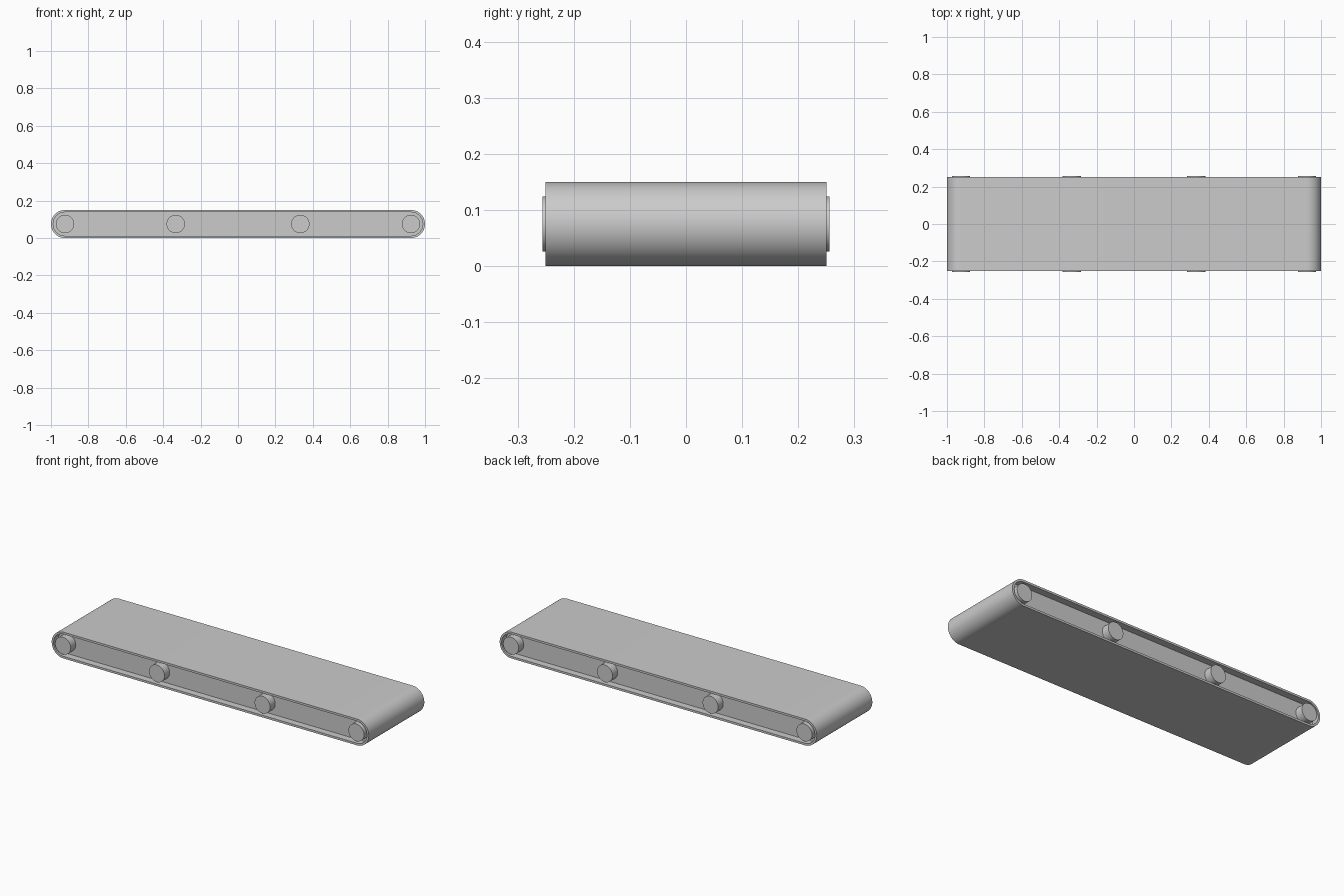
import bpy, bmesh, math

cube = bpy.data.objects.get("Cube")
if cube:
    bpy.data.objects.remove(cube, do_unlink=True)

grey = bpy.data.materials.new("plain grey")
grey.use_nodes = True
grey.diffuse_color = (0.6, 0.6, 0.6, 1)
grey.node_tree.nodes["Principled BSDF"].inputs["Base Color"].default_value = (0.6, 0.6, 0.6, 1)

MID_Z = 0.075
END_X = 0.925


def stadium(radius, y, steps=24):
    """Rounded-end loop in the xz plane."""
    pts = []
    for side, start in ((1, -math.pi / 2), (-1, math.pi / 2)):
        for i in range(steps + 1):
            a = start + math.pi * i / steps
            pts.append((side * END_X + radius * math.cos(a), y, MID_Z + radius * math.sin(a)))
    return pts


def finish(bm, name):
    bmesh.ops.recalc_face_normals(bm, faces=bm.faces)
    mesh = bpy.data.meshes.new(name)
    bm.to_mesh(mesh)
    bm.free()
    mesh.materials.append(grey)
    obj = bpy.data.objects.new(name, mesh)
    bpy.context.collection.objects.link(obj)
    bpy.ops.object.select_all(action='DESELECT')
    obj.select_set(True)
    bpy.context.view_layer.objects.active = obj
    bpy.ops.object.shade_smooth_by_angle(angle=math.radians(30))
    return obj


def bridge(bm, a, b):
    for i in range(len(a)):
        j = (i + 1) % len(a)
        bm.faces.new((a[i], a[j], b[j], b[i]))


# Belt: hollow band with a thin rim
bm = bmesh.new()
loops = [[bm.verts.new(p) for p in stadium(r, y)]
         for r, y in ((0.075, -0.25), (0.075, 0.25), (0.063, 0.25), (0.063, -0.25))]
for k in range(4):
    bridge(bm, loops[k], loops[(k + 1) % 4])
finish(bm, "belt")

# Core: solid body recessed inside the belt
bm = bmesh.new()
near, far = ([bm.verts.new(p) for p in stadium(0.063, y)] for y in (-0.21, 0.21))
bridge(bm, near, far)
bm.faces.new(near)
bm.faces.new(far)
finish(bm, "core")

# Rollers: run across the width and stick out slightly
for n, x in enumerate((-END_X, -0.333, 0.333, END_X), 1):
    bm = bmesh.new()
    bmesh.ops.create_cone(bm, cap_ends=True, segments=48, radius1=0.049, radius2=0.049, depth=0.512)
    for v in bm.verts:
        v.co = (v.co.x + x, v.co.z, v.co.y + MID_Z)
    finish(bm, f"roller_{n}")
